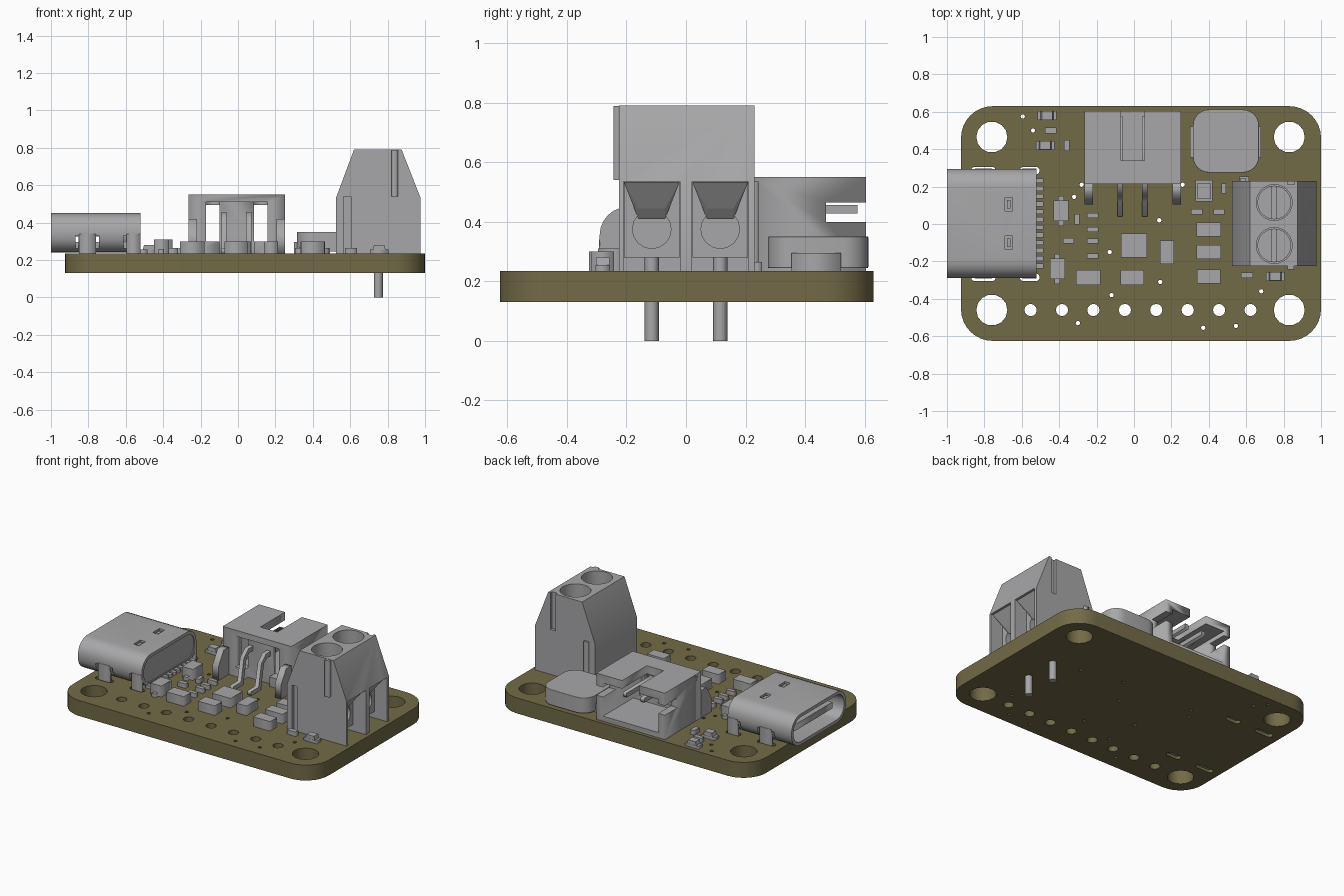
import bpy, bmesh, math
from mathutils import Matrix, Vector

cube = bpy.data.objects.get("Cube")
if cube:
    bpy.data.objects.remove(cube)


def material(name, color):
    m = bpy.data.materials.new(name)
    m.use_nodes = True
    m.diffuse_color = (*color, 1)
    m.node_tree.nodes["Principled BSDF"].inputs["Base Color"].default_value = (*color, 1)
    return m


OLIVE = material("olive board", (0.17, 0.145, 0.063))
GREY = material("part grey", (0.39, 0.39, 0.4))


def rect(x0, x1, y0, y1, r=0, n=6):
    """Outline of a rectangle, with rounded corners if r is set."""
    if not r:
        return [(x0, y0), (x1, y0), (x1, y1), (x0, y1)]
    pts = []
    corners = [(x1 - r, y1 - r), (x0 + r, y1 - r), (x0 + r, y0 + r), (x1 - r, y0 + r)]
    for q, (cx, cy) in enumerate(corners):
        for i in range(n + 1):
            a = (q + i / n) * math.pi / 2
            pts.append((cx + r * math.cos(a), cy + r * math.sin(a)))
    return pts


def circle(x, y, r, n=16):
    return [(x + r * math.cos(math.tau * i / n), y + r * math.sin(math.tau * i / n)) for i in range(n)]


def prism(name, loops, lo, hi, axis="z", mat=GREY):
    """Extrude outlines (the first is the border, the rest are holes) along an axis."""
    cu = bpy.data.curves.new(name, "CURVE")
    cu.dimensions, cu.fill_mode, cu.extrude = "2D", "BOTH", (hi - lo) / 2
    for pts in loops:
        s = cu.splines.new("POLY")
        s.points.add(len(pts) - 1)
        for p, c in zip(s.points, pts):
            p.co = (*c, 0, 1)
        s.use_cyclic_u = True
    tmp = bpy.data.objects.new(name, cu)
    bpy.context.collection.objects.link(tmp)
    bpy.context.view_layer.update()
    me = bpy.data.meshes.new_from_object(tmp.evaluated_get(bpy.context.evaluated_depsgraph_get()))
    bpy.data.objects.remove(tmp)
    mid = (lo + hi) / 2
    turn = {"z": Matrix.Identity(4),
            "x": Matrix(((0, 0, 1, 0), (1, 0, 0, 0), (0, 1, 0, 0), (0, 0, 0, 1))),
            "y": Matrix.Rotation(math.pi / 2, 4, "X")}[axis]
    shift = {"x": (mid, 0, 0), "y": (0, mid, 0), "z": (0, 0, mid)}[axis]
    me.transform(Matrix.Translation(shift) @ turn)
    return finish(name, me, mat)


def finish(name, me, mat=GREY):
    bm = bmesh.new()
    bm.from_mesh(me)
    bmesh.ops.remove_doubles(bm, verts=bm.verts, dist=1e-5)
    bmesh.ops.recalc_face_normals(bm, faces=bm.faces)
    bm.to_mesh(me)
    bm.free()
    me.materials.clear()
    me.materials.append(mat)
    ob = bpy.data.objects.new(name, me)
    bpy.context.collection.objects.link(ob)
    return ob


def box(name, x0, x1, y0, y1, z0, z1, mat=GREY):
    return prism(name, [rect(x0, x1, y0, y1)], z0, z1, "z", mat)


def hull(name, pts):
    bm = bmesh.new()
    for p in pts:
        bm.verts.new(p)
    bmesh.ops.convex_hull(bm, input=bm.verts)
    me = bpy.data.meshes.new(name)
    bm.to_mesh(me)
    bm.free()
    return finish(name, me)


def cut(ob, *cutters):
    for c in cutters:
        m = ob.modifiers.new("cut", "BOOLEAN")
        m.operation, m.solver, m.object = "DIFFERENCE", "EXACT", c
        bpy.context.view_layer.update()
        me = bpy.data.meshes.new_from_object(ob.evaluated_get(bpy.context.evaluated_depsgraph_get()))
        ob.modifiers.clear()
        ob.data = me
        bpy.data.objects.remove(c)
    return ob


def smooth(ob, angle=35):
    bpy.ops.object.select_all(action="DESELECT")
    bpy.context.view_layer.objects.active = ob
    ob.select_set(True)
    bpy.ops.object.shade_smooth_by_angle(angle=math.radians(angle))


TOP = 0.235  # upper face of the board

# Circuit board with mounting, header, via and shell slots
holes = [circle(x, y, 0.083, 14) for x in (-0.76, 0.83) for y in (-0.46, 0.465)]
holes += [circle(-0.553 + 0.168 * i, -0.46, 0.033, 12) for i in range(8)]
vias = [(-.595, .575), (-.54, .5), (-.28, .21), (-.32, .145), (.26, .21), (.135, .02), (-.13, -.15), (.14, -.31),
        (-.12, -.38), (-.3, -.53), (.37, -.555), (.545, -.545), (.68, -.36), (.56, .155)]
holes += [circle(x, y, 0.012, 8) for x, y in vias]
for s in (-1, 1):
    for a, b in ((-0.87, -0.74), (-0.61, -0.505)):
        holes.append(rect(a, b, s * 0.285 - 0.02, s * 0.285 + 0.02, 0.018, 3))
smooth(prism("circuit_board", [rect(-0.925, 1, -0.625, 0.63, 0.17, 8)] + holes, 0.13, TOP, "z", OLIVE))

# Port shell, open towards -x, with windows and mounting legs
shell = prism("port_shell", [rect(-0.29, 0.295, 0.24, 0.45, 0.095), rect(-0.268, 0.273, 0.262, 0.428, 0.075)],
              -1, -0.52, "x")
for y in (-0.1, 0.105):
    cut(shell, box("window", -0.69, -0.65, y - 0.036, y + 0.036, 0.4, 0.5))
    box("spring_tab", -0.68, -0.66, y - 0.022, y + 0.022, 0.42, 0.443)
for x in (-0.86, -0.75, -0.605):
    cut(shell, box("slit", x - 0.008, x + 0.008, -0.4, -0.255, 0.2, 0.33),
        box("slit", x - 0.008, x + 0.008, 0.26, 0.4, 0.2, 0.33))
smooth(shell)
for y0, y1 in ((-0.292, -0.275), (0.28, 0.297)):
    for x0, x1 in ((-0.85, -0.76), (-0.595, -0.52)):
        box("shell_leg", x0, x1, y0, y1, 0.14, 0.34)
prism("port_core", [rect(-0.27, 0.275, 0.26, 0.43, 0.077)], -0.64, -0.525, "x")
box("port_tongue", -0.96, -0.63, -0.2, 0.205, 0.325, 0.368)
for i in range(12):
    y = -0.225 + 0.0415 * i
    box("port_contact", -0.53, -0.485, y - 0.013, y + 0.013, TOP, 0.255)

# Battery socket, open towards +y
socket = box("battery_socket", -0.265, 0.25, 0.215, 0.605, TOP, 0.55)
cut(socket,
    box("cavity", -0.215, 0.2, 0.28, 0.7, 0.27, 0.495),
    box("top_slot", -0.07, 0.057, 0.34, 0.7, 0.48, 0.6),
    box("side_slot", -0.4, 0.4, 0.47, 0.7, 0.4, 0.465),
    box("left_window", 0.085, 0.158, 0.1, 0.37, 0.3, 0.51),
    box("right_window", -0.17, -0.1, 0.1, 0.37, 0.3, 0.51),
    box("front_recess", -0.1, 0.085, 0.1, 0.25, 0.2, 0.51))
for x in (-0.075, 0.057):
    prism("socket_pin", [[(0.575, 0.427), (0.575, 0.457), (0.2, 0.457), (0.15, 0.41), (0.12, 0.262), (0.04, 0.262),
                          (0.04, TOP), (0.145, TOP), (0.178, 0.4), (0.21, 0.427)]], x - 0.014, x + 0.014, "x")
for x in (-0.265, 0.205):
    prism("socket_side_fin", [[(0.105, TOP), (0.105, 0.33), (0.16, 0.42), (0.22, 0.42), (0.22, TOP)]],
          x, x + 0.045, "x")

# Power inductor
coil = prism("inductor", [rect(0.315, 0.668, 0.275, 0.612, 0.085)], 0.245, 0.35)
bevel = coil.modifiers.new("edge", "BEVEL")
bevel.width, bevel.segments, bevel.limit_method, bevel.angle_limit = 0.018, 3, "ANGLE", 1
smooth(coil, 40)
for x in (0.3, 0.64):
    box("inductor_pad", x, x + 0.04, 0.355, 0.52, TOP, 0.295)

# Screw terminal block
block = prism("terminal_block", [[(0.525, TOP), (0.975, TOP), (0.975, 0.535), (0.875, 0.79), (0.62, 0.79),
                                  (0.525, 0.535)]], -0.225, 0.23, "y")
cut(block, box("key_slot", 0.82, 0.858, 0.212, 0.3, 0.54, 0.9), box("key_slot", 0.565, 0.603, -0.3, -0.207, 0.2, 0.54))
box("upper_key", 0.822, 0.855, -0.243, -0.22, 0.54, 0.788).data.transform(Matrix.Identity(4))
box("lower_key", 0.567, 0.6, 0.22, 0.243, TOP, 0.535)
for y in (-0.115, 0.115):
    cut(block, prism("shaft", [circle(0.75, y, 0.096, 24)], 0.6, 0.9),
        box("wire_opening", 0.7, 1.1, y - 0.095, y + 0.095, 0.2, 0.535))
    clamp = prism("wire_clamp", [rect(y - 0.094, y + 0.094, 0.28, 0.534), circle(y, 0.375, 0.065, 16)],
                  0.72, 0.88, "x")
    hull("wire_guide", [(x, y + s * w, z) for s in (-1, 1) for x, w, z in
                        ((0.87, 0.094, 0.534), (0.96, 0.094, 0.534), (0.87, 0.045, 0.41), (0.9, 0.045, 0.445))])
    screw = prism("clamp_screw", [circle(0.75, y, 0.09, 24)], 0.59, 0.66)
    smooth(cut(screw, box("screw_slot", 0.738, 0.762, y - 0.2, y + 0.2, 0.635, 0.7)))
    smooth(prism("terminal_pin", [circle(0.75, y, 0.024, 12)], 0, 0.3))
smooth(block, 30)

# Plain chips, capacitors and resistors: centre x, y, size x, y, height
tall, low = 0.065, 0.03
chips = [(0, -.115, .14, .13, .065), (.177, -.152, .075, .125, tall), (.4, -.03, .13, .075, tall),
         (.4, -.15, .13, .075, tall), (.4, -.28, .125, .075, tall), (-.01, -.285, .125, .08, tall),
         (-.245, -.285, .13, .08, tall), (.48, .19, .025, .055, low), (.335, .065, .06, .03, low),
         (.455, .065, .06, .03, low), (-.35, -.09, .06, .03, low), (-.305, .025, .025, .055, low),
         (-.445, .5, .06, .03, low), (-.36, .42, .03, .06, low), (.605, -.275, .065, .03, low),
         (.59, .24, .05, .03, low)]
chips += [(-.22, y, .06, .027, low) for y in (.045, -.03, -.09, -.17)]
for x, y, w, d, h in chips:
    box("chip_part", x - w / 2, x + w / 2, y - d / 2, y + d / 2, TOP, TOP + h)

# Diodes with lead tabs
for x, y in ((-0.39, 0.07), (-0.41, -0.24)):
    box("diode", x - 0.04, x + 0.04, y - 0.055, y + 0.055, TOP, 0.31)
    box("diode_lead", x - 0.015, x + 0.015, y - 0.08, y + 0.08, TOP, 0.258)

# Indicator lamps: end pads with a raised lens
for x, y in ((-0.465, 0.58), (-0.475, 0.42), (0.755, -0.28)):
    box("lamp_base", x - 0.05, x + 0.05, y - 0.024, y + 0.024, TOP, 0.255)
    hull("lamp_lens", [(x + s * w, y + t * 0.023, z) for s in (-1, 1) for t in (-1, 1)
                       for w, z in ((0.035, 0.25), (0.028, 0.28))])

# Switch chip with raised frame
prism("framed_chip", [rect(0.33, 0.42, 0.12, 0.235)], TOP, 0.27)
box("framed_chip_lid", 0.34, 0.41, 0.135, 0.22, 0.265, 0.29)
